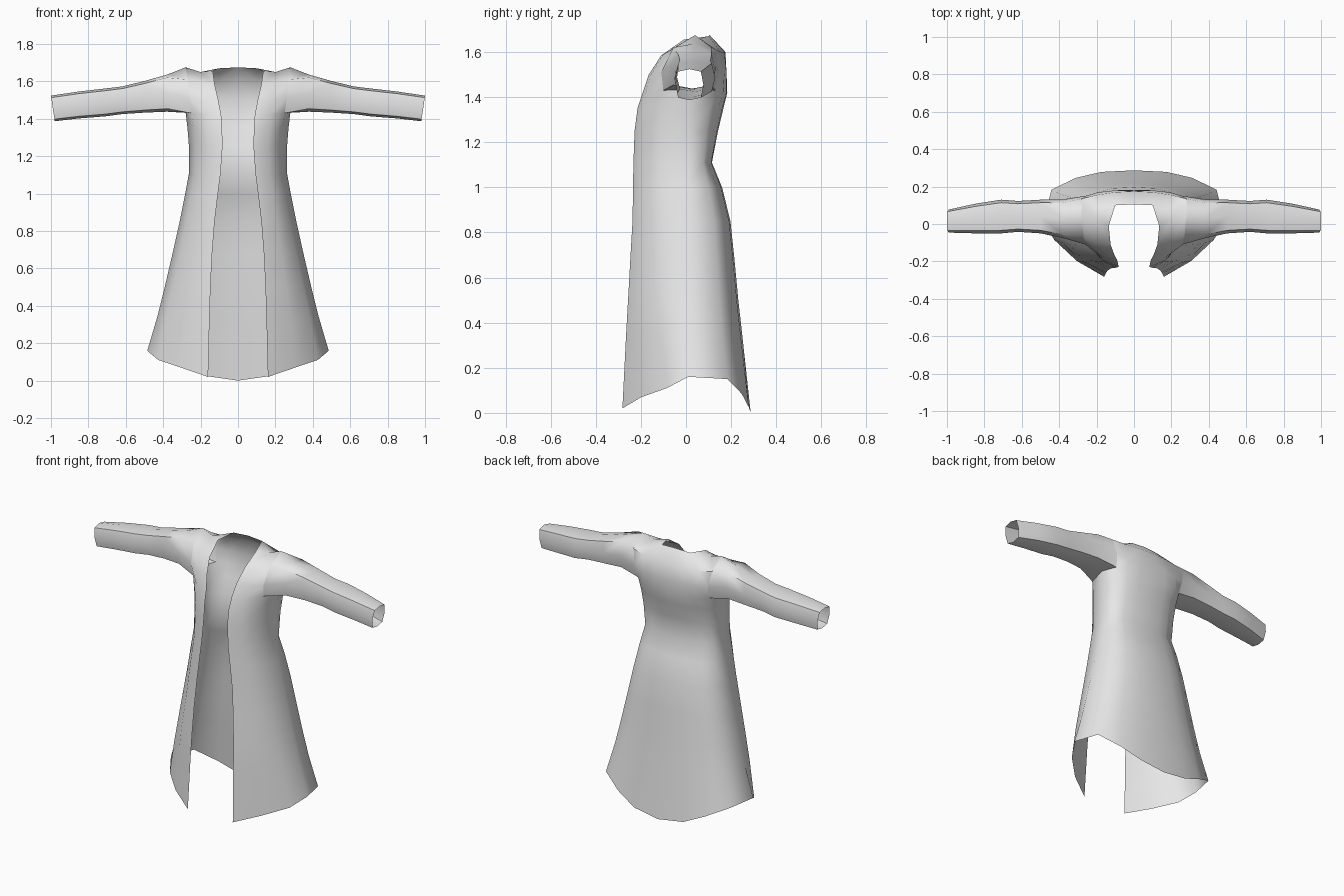
import bpy, bmesh, math

if "Cube" in bpy.data.objects:
    bpy.data.objects.remove(bpy.data.objects["Cube"])

cloth = bpy.data.materials.new("pale grey cloth")
cloth.diffuse_color = (0.8, 0.8, 0.8, 1)
cloth.use_nodes = True
cloth.node_tree.nodes["Principled BSDF"].inputs["Base Color"].default_value = cloth.diffuse_color

bm = bmesh.new()


def verts(points):
    return [bm.verts.new(p) for p in points]


def skin(a, b, skip=()):
    for i in range(len(a) - 1):
        if i not in skip:
            bm.faces.new((a[i], a[i + 1], b[i + 1], b[i]))


def skirt_row(z, xf, yf, xs, yb, k1, k2):
    """Half ring from front edge, round the side, to the back centre."""
    zs = z if isinstance(z, (list, tuple)) else [z] * 8
    xy = [(xf, yf), (xf + .45 * (xs - xf), yf * k1), (xf + .82 * (xs - xf), yf * k2),
          (xs, .01), (xs * .91, yb * .64), (xs * .64, yb * .86), (xs * .36, yb * .97), (0, yb)]
    return verts([(x, y, h) for (x, y), h in zip(xy, zs)])


# Skirt and torso: height, front edge x, front y, side x, back y, roundness
hem = (.02, .07, .11, .16, .15, .085, .025, 0)
rows = [skirt_row(*r) for r in (
    (hem, .16, -.282, .485, .287, .70, .30),
    (.34, .152, -.266, .432, .250, .76, .38),
    (.50, .147, -.257, .392, .232, .80, .42),
    (.68, .138, -.247, .350, .215, .80, .45),
    (.85, .125, -.237, .312, .197, .84, .48),
    (1.0, .107, -.235, .282, .160, .86, .50),
    (1.11, .093, -.233, .262, .115, .87, .50),
    (1.25, .083, -.228, .262, .142, .88, .50),
    (1.35, .085, -.215, .270, .166, .90, .50))]

# Chest, armhole and shoulder rows
rows.append(verts([(.09, -.192, 1.42), (.17, -.178, 1.42), (.25, -.1, 1.43), (.28, .03, 1.435),
                   (.25, .13, 1.43), (.19, .165, 1.42), (.1, .18, 1.42), (0, .183, 1.42)]))
for a, b in zip(rows, rows[1:]):
    skin(a, b)
armpit = rows[-1]
chest = verts([(.105, -.165, 1.5), (.18, -.155, 1.5), (.26, -.11, 1.51), (.26, .03, 1.5),
               (.26, .15, 1.51), (.19, .17, 1.5), (.1, .18, 1.5), (0, .18, 1.5)])
upper = verts([(.125, -.11, 1.585), (.2, -.1, 1.59), (.27, -.065, 1.61), (.26, .03, 1.6),
               (.28, .135, 1.61), (.2, .155, 1.6), (.1, .17, 1.6), (0, .175, 1.6)])
neck, mid, tip, collar, centre = verts([(.135, -.01, 1.655), (.2, .03, 1.65), (.28, .04, 1.675),
                                        (.1, .1, 1.67), (0, .105, 1.675)])
top = [neck, mid, tip, None, tip, mid, collar, centre]
for a, b in ((armpit, chest), (chest, upper), (upper, top)):
    skin(a, b, skip=(2, 3))
bm.faces.new((neck, mid, collar))

# Sleeve grown from the armhole: x, front y, back y, bottom z, top z
ring = [armpit[3], armpit[2], chest[2], upper[2], tip, upper[4], chest[4], armpit[4]]
for x, y0, y1, z0, z1 in ((.38, -.075, .132, 1.438, 1.636), (.50, -.05, .130, 1.433, 1.602),
                          (.62, -.042, .123, 1.425, 1.573), (.71, -.05, .130, 1.413, 1.562),
                          (.85, -.05, .108, 1.402, 1.546), (.99, -.046, .077, 1.387, 1.524)):
    yc, zc, hy, hz = (y0 + y1) / 2, (z0 + z1) / 2, (y1 - y0) / 2, (z1 - z0) / 2
    slant = .01 if x > .9 else 0
    shape = ((0, -1), (-.82, -.84), (-1, 0), (-.82, .84), (0, 1), (.82, .84), (1, 0), (.82, -.84))
    new = verts([(x + slant * v, yc + hy * u, zc + hz * v) for u, v in shape])
    skin(ring + ring[:1], new + new[:1])
    ring = new

for v in [v for v in bm.verts if not v.link_faces]:
    bm.verts.remove(v)

# Mirror the half robe across the back seam
half = bm.verts[:] + bm.edges[:] + bm.faces[:]
copy = bmesh.ops.duplicate(bm, geom=half)["geom"]
for v in copy:
    if isinstance(v, bmesh.types.BMVert):
        v.co.x = -v.co.x
bmesh.ops.reverse_faces(bm, faces=[f for f in copy if isinstance(f, bmesh.types.BMFace)])
bmesh.ops.remove_doubles(bm, verts=bm.verts[:], dist=.0005)

mesh = bpy.data.meshes.new("robe")
bm.to_mesh(mesh)
bm.free()
mesh.materials.append(cloth)
robe = bpy.data.objects.new("robe", mesh)
bpy.context.collection.objects.link(robe)
bpy.context.view_layer.objects.active = robe
robe.select_set(True)
bpy.ops.object.shade_smooth_by_angle(angle=math.radians(60))
